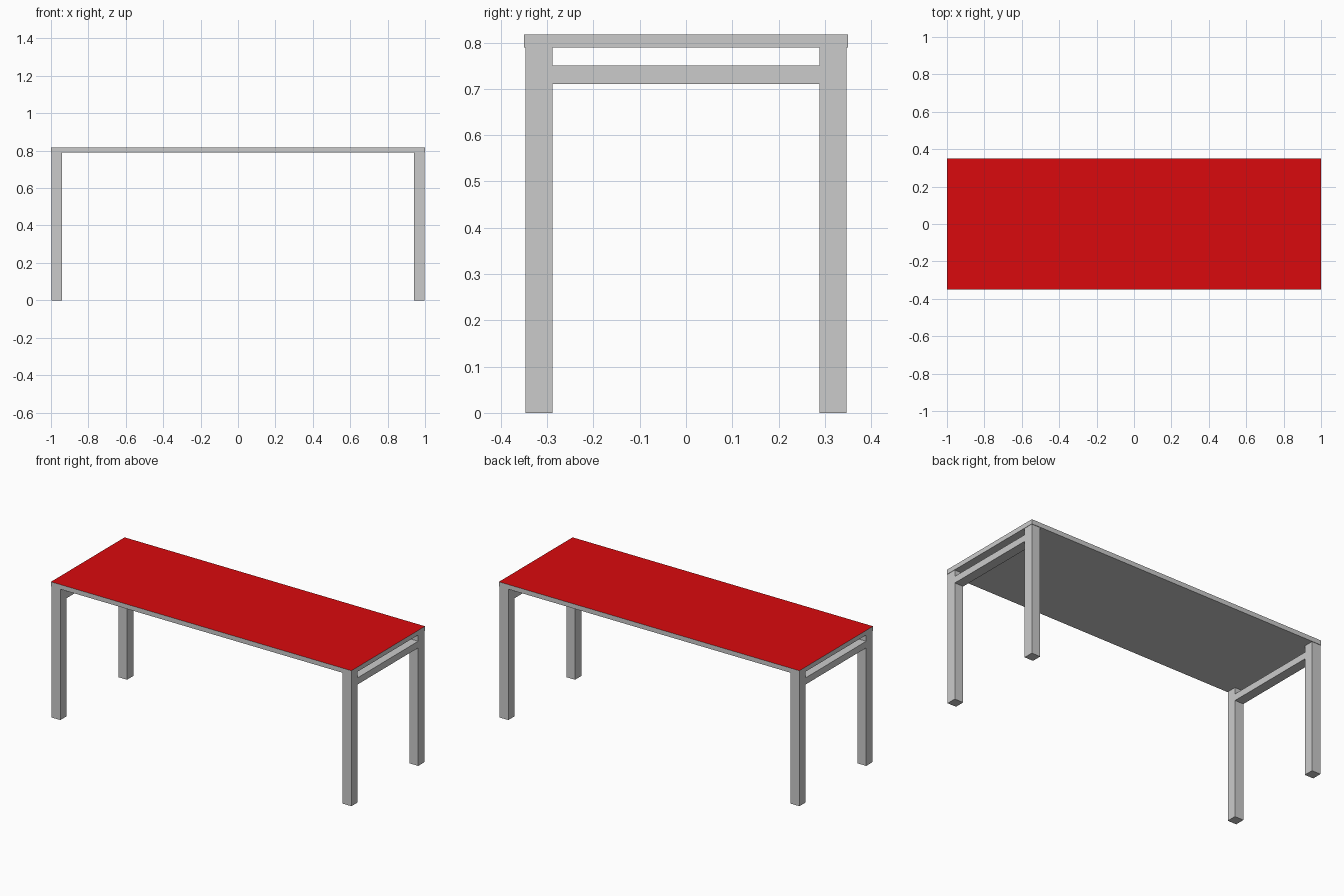
import bpy

if "Cube" in bpy.data.objects:
    bpy.data.objects.remove(bpy.data.objects["Cube"], do_unlink=True)


def material(name, color):
    m = bpy.data.materials.new(name)
    m.use_nodes = True
    m.diffuse_color = color
    m.node_tree.nodes["Principled BSDF"].inputs["Base Color"].default_value = color
    return m


def box(name, low, high, *mats):
    bpy.ops.mesh.primitive_cube_add(size=1)
    ob = bpy.context.object
    ob.name = name
    for v in ob.data.vertices:
        v.co = [l if c < 0 else h for c, l, h in zip(v.co, low, high)]
    for m in mats:
        ob.data.materials.append(m)
    return ob


grey = material("grey metal", (0.6, 0.6, 0.6, 1))
red = material("red surface", (0.7, 0.003, 0.004, 1))

TOP, UNDER = 0.817, 0.789
LEG_IN, LEG_OUT = 0.288, 0.347

# Table top: grey slab with a red upper face
top = box("table_top", (-1, -0.35, UNDER), (1, 0.35, TOP), grey, red)
for face in top.data.polygons:
    face.material_index = int(face.normal.z > 0.5)

# Legs and end rails
for side, sx in (("left", 1), ("right", -1)):
    x0, x1 = sorted((sx * 0.94, sx * 0.998))
    for end, sy in (("front", -1), ("back", 1)):
        y0, y1 = sorted((sy * LEG_IN, sy * LEG_OUT))
        box(f"{end}_{side}_leg", (x0, y0, 0), (x1, y1, UNDER), grey)
    box(f"{side}_end_rail", (x0, -LEG_IN, 0.71), (x1, LEG_IN, 0.75), grey)
